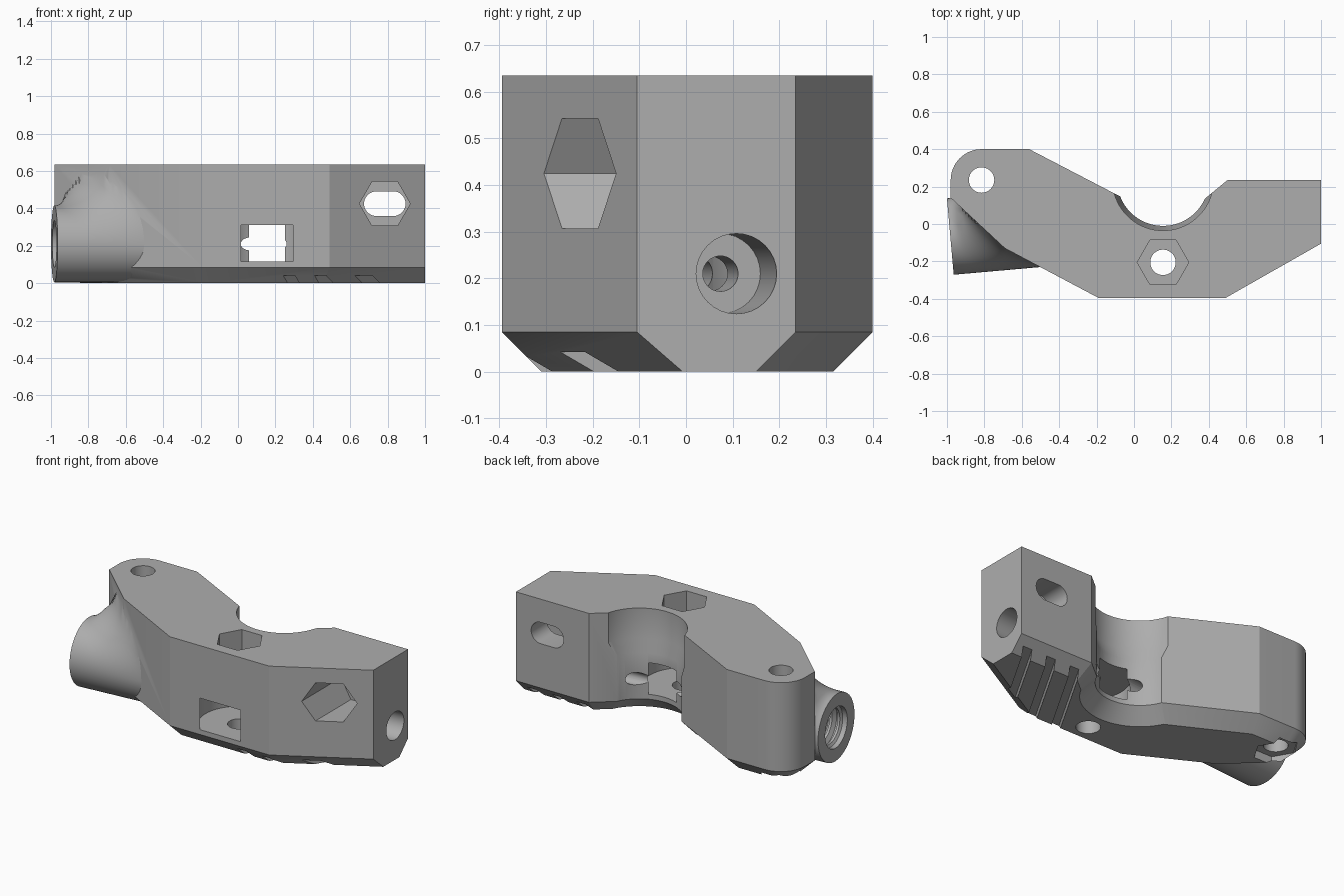
import bpy, bmesh, math
from mathutils import Vector

if "Cube" in bpy.data.objects:
    bpy.data.objects.remove(bpy.data.objects["Cube"])

grey = bpy.data.materials.new("matte grey")
grey.use_nodes = True
grey.diffuse_color = (0.42, 0.42, 0.42, 1)
grey.node_tree.nodes["Principled BSDF"].inputs["Base Color"].default_value = grey.diffuse_color


def loft(name, rings):
    """Closed solid through a list of rings with equal point counts."""
    bm = bmesh.new()
    rows = [[bm.verts.new(p) for p in ring] for ring in rings]
    n = len(rows[0])
    for a, b in zip(rows, rows[1:]):
        for i in range(n):
            j = (i + 1) % n
            bm.faces.new((a[i], a[j], b[j], b[i]))
    bm.faces.new(rows[0])
    bm.faces.new(rows[-1])
    bmesh.ops.recalc_face_normals(bm, faces=bm.faces)
    mesh = bpy.data.meshes.new(name)
    bm.to_mesh(mesh)
    bm.free()
    mesh.materials.append(grey)
    obj = bpy.data.objects.new(name, mesh)
    bpy.context.collection.objects.link(obj)
    return obj


def circle(c, r, u, v, n=40):
    c, u, v = Vector(c), Vector(u), Vector(v)
    return [c + r * (math.cos(t) * u + math.sin(t) * v)
            for t in (math.tau * i / n for i in range(n))]


def combine(target, tool, operation="DIFFERENCE"):
    tool.hide_render = True
    mod = target.modifiers.new(tool.name, "BOOLEAN")
    mod.operation, mod.solver, mod.object = operation, "EXACT", tool
    bpy.context.view_layer.objects.active = target
    bpy.ops.object.modifier_apply(modifier=mod.name)
    bpy.data.objects.remove(tool)


X, Y, Z = Vector((1, 0, 0)), Vector((0, 1, 0)), Vector((0, 0, 1))


def upright(name, c, stages, n=40):
    """Vertical round or hexagonal solid from (z, radius) stages."""
    return loft(name, [circle((*c, z), r, X, Y, n) for z, r in stages])


def arc(c, r, start, end, n):
    return [Vector((c[0] + r * math.cos(t), c[1] + r * math.sin(t)))
            for t in (math.radians(start + (end - start) * i / n) for i in range(n + 1))]


def inset(points, amount):
    """Mitred inset of a clockwise outline, leaving the flat right end in place."""
    def edge(a, b):
        d = (b - a).normalized()
        normal = Vector((d.y, -d.x))
        flat_end = a.x > 0.99 and b.x > 0.99
        return normal, normal.dot(a) + (0 if flat_end else amount)
    result = []
    for i, p in enumerate(points):
        (n1, c1), (n2, c2) = edge(points[i - 1], p), edge(p, points[(i + 1) % len(points)])
        det = n1.x * n2.y - n1.y * n2.x
        if abs(det) < 1e-5:
            result.append(p + n1 * (c1 - n1.dot(p)))
        else:
            result.append(Vector(((c1 * n2.y - c2 * n1.y) / det,
                                  (n1.x * c2 - n2.x * c1) / det)))
    return result


# Main body: plan outline, chamfered along the bottom
HEIGHT, CHAMFER = 0.635, 0.085
pin, saddle, screw = (-0.815, 0.235), (0.155, 0.235), (0.155, -0.205)
outline = arc(pin, 0.165, 180, 90, 16) + [Vector((-0.56, 0.40))]
outline += arc(saddle, 0.245, 201, 336, 32)
outline += [Vector(p) for p in ((0.50, 0.235), (1, 0.235), (1, -0.105), (0.49, -0.395),
                                (-0.19, -0.395), (-0.69, -0.13), (-0.98, 0.14))]
body = loft("clamp_body", [[(*p, 0) for p in inset(outline, CHAMFER)],
                           [(*p, CHAMFER) for p in outline],
                           [(*p, HEIGHT) for p in outline]])

# Threaded tube, flared up into the angled faces of the body
end = Vector((-0.982, -0.067, 0.21))
axis = Vector((0.996, 0.088, 0))
side = Vector((-axis.y, axis.x, 0))
FLARE = 0.19


def gap(p):
    """Distance out from the angled front faces."""
    a, b, c = Vector((-0.98, 0.14)), Vector((-0.69, -0.13)), Vector((-0.19, -0.395))
    best = -1
    for s, e in ((a, b), (b, c)):
        d = (e - s).normalized()
        best = max(best, Vector((d.y, -d.x)).dot(p.xy - s))
    return best


def flare(p, s):
    rise = max(0, (p.z - end.z) / 0.205)
    d = min(max(gap(p), 0), FLARE)
    ease = min(1, s / 0.06)
    return p + Z * rise * ease * (FLARE - math.sqrt(FLARE ** 2 - (FLARE - d) ** 2))


steps = [0.55 * i / 36 for i in range(37)]
tube = loft("tube", [[flare(p, s) for p in circle(end + axis * s, 0.205, side, Z, 64)]
                     for s in steps])
combine(body, tube, "UNION")

# Wider upper half of the saddle
combine(body, upright("saddle_cut", saddle, [(0.354, 0.24), (0.45, 0.27), (0.8, 0.27)], 72))

# Thumbwheel slot, vertical screw hole and its hexagonal nut pocket
combine(body, upright("wheel_slot", screw, [(0.115, 0.235), (0.31, 0.235)], 64))
combine(body, upright("screw_hole", screw, [(-0.1, 0.068), (0.8, 0.068)]))
combine(body, upright("nut_pocket", screw, [(0.45, 0.138), (0.8, 0.138)], 6))

# Pin hole with a nut pocket underneath
combine(body, upright("pin_hole", pin, [(-0.1, 0.068), (0.8, 0.068)]))
combine(body, upright("pin_pocket", pin, [(-0.1, 0.125), (0.05, 0.125)], 6))


# Long bore: thread at the tube, thin passage, wide bore at the far end
def along(name, stages, n=32):
    return loft(name, [circle(end + axis * s, r, side, Z, n) for s, r in stages])


thread = [(-0.1, 0.125), (0.03, 0.125)]
for i in range(6):
    s = 0.04 + i * 0.05
    thread += [(s, 0.11), (s + 0.015, 0.11), (s + 0.025, 0.135), (s + 0.035, 0.135)]
combine(body, along("thread", thread + [(0.36, 0.11)]))
combine(body, along("passage", [(0.2, 0.038), (1.8, 0.038)]))
combine(body, along("far_bore", [(1.6, 0.086), (2.2, 0.086)]))

# Cross slot with hexagonal pocket on the angled front face
hexagon = circle((0.785, -0.6, 0.425), 0.136, X, Z, 6)
combine(body, loft("cross_pocket", [hexagon, [p + Y * 0.68 for p in hexagon]]))
stadium = [p + X * math.copysign(0.045, p.x - 0.785)
           for p in circle((0.785, -0.6, 0.425), 0.066, X, Z, 38)]
combine(body, loft("cross_slot", [stadium, [p + Y * 1.2 for p in stadium]]))

# Slanted grip grooves under the right arm
along_groove, across = Vector((0.5, 0.866, 0)), Vector((0.866, -0.5, 0))
for i in range(3):
    mid = across * (0.412 + 0.145 * i)
    base = [mid + across * 0.027 * a + along_groove * b - Z * 0.1
            for a, b in ((-1, -1), (1, -1), (1, 1), (-1, 1))]
    combine(body, loft("groove", [base, [p + Z * 0.142 for p in base]]))

bpy.ops.object.select_all(action="DESELECT")
body.select_set(True)
bpy.context.view_layer.objects.active = body
bpy.ops.object.shade_smooth_by_angle(angle=math.radians(25))
